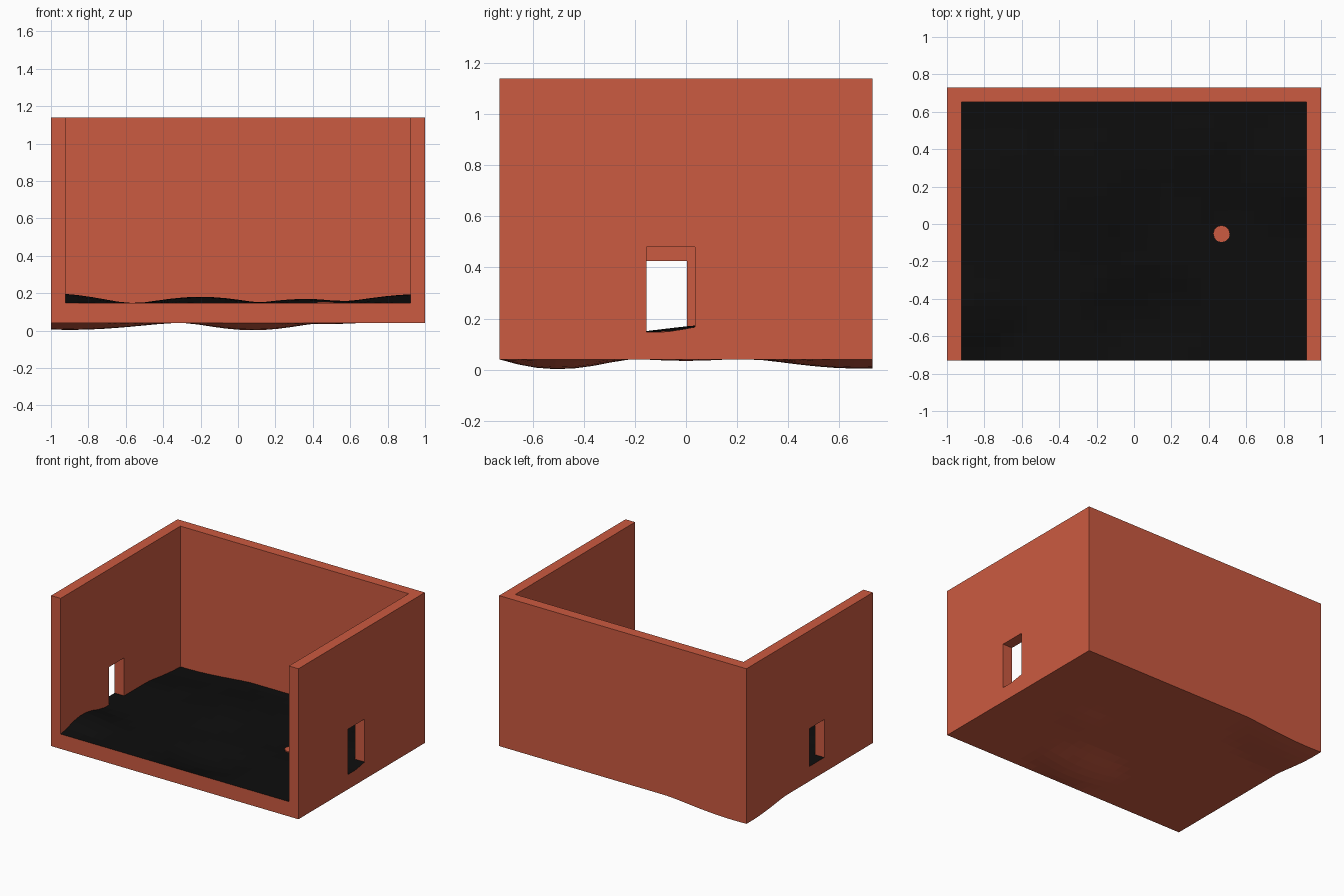
import bpy, bmesh, math

if "Cube" in bpy.data.objects:
    bpy.data.objects.remove(bpy.data.objects["Cube"])

W, D = 1.0, 0.73          # half width, half depth
BASE, FLOOR, TOP = 0.04, 0.148, 1.14
T = 0.077                 # wall thickness


def material(name, rgb):
    m = bpy.data.materials.new(name)
    m.diffuse_color = (*rgb, 1)
    m.use_nodes = True
    m.node_tree.nodes["Principled BSDF"].inputs["Base Color"].default_value = m.diffuse_color
    return m


clay = material("terracotta", (0.60, 0.103, 0.052))
black = material("black", (0.004, 0.004, 0.004))


def make(name, bm, mats):
    bmesh.ops.recalc_face_normals(bm, faces=bm.faces)
    me = bpy.data.meshes.new(name)
    bm.to_mesh(me)
    bm.free()
    for m in mats:
        me.materials.append(m)
    ob = bpy.data.objects.new(name, me)
    bpy.context.collection.objects.link(ob)
    return ob


# gentle hills and hollows: x, y, height, x radius, y radius
BUMPS = [
    (-1.00, -0.48, 0.052, 0.42, 0.25), (-0.20, 0.20, 0.033, 0.34, 0.40),
    (0.36, 0.40, 0.022, 0.28, 0.26), (1.00, 0.28, 0.048, 0.50, 0.36),
    (-0.90, 0.68, -0.036, 0.56, 0.42), (0.08, -0.50, -0.038, 0.36, 0.28),
    (0.46, 0.00, -0.006, 0.18, 0.18),
]


def relief(x, y):
    h = 0
    for bx, by, a, rx, ry in BUMPS:
        r = ((x - bx) / rx) ** 2 + ((y - by) / ry) ** 2
        h += a * max(0, 1 - r) ** 1.5
    return h * min(1, (y + D) / 0.08)      # flat along the open front edge


# uneven floor slab: black on top, clay on sides and underside
bm = bmesh.new()
nx, ny = 28, 20
grid = []
for i in range(nx + 1):
    col = []
    for j in range(ny + 1):
        x, y = -W + 2 * W * i / nx, -D + 2 * D * j / ny
        h = relief(x, y)
        col.append((bm.verts.new((x, y, FLOOR + h)),
                    bm.verts.new((x, y, max(0, BASE + min(0, h))))))
    grid.append(col)
for i in range(nx):
    for j in range(ny):
        q = [grid[i][j], grid[i + 1][j], grid[i + 1][j + 1], grid[i][j + 1]]
        bm.faces.new([v[0] for v in q]).material_index = 1
        bm.faces.new([v[1] for v in reversed(q)])
rim = ([grid[i][0] for i in range(nx)] + [grid[nx][j] for j in range(ny)]
       + [grid[i][ny] for i in range(nx, 0, -1)] + [grid[0][j] for j in range(ny, 0, -1)])
for a, b in zip(rim, rim[1:] + rim[:1]):
    bm.faces.new((a[0], a[1], b[1], b[0]))
make("floor_slab", bm, [clay, black])

# three-sided wall, extruded from a U-shaped plan
bm = bmesh.new()
plan = [(-W, -D), (-W, D), (W, D), (W, -D),
        (W - T, -D), (W - T, D - T), (-W + T, D - T), (-W + T, -D)]
f = bm.faces.new([bm.verts.new((x, y, BASE)) for x, y in plan])
ext = bmesh.ops.extrude_face_region(bm, geom=[f])
for v in ext["geom"]:
    if isinstance(v, bmesh.types.BMVert):
        v.co.z = TOP
walls = make("walls", bm, [clay])


# window openings cut through the side walls
def cut_window(x, y0, y1, z0, z1):
    b = bmesh.new()
    bmesh.ops.create_cube(b, size=1)
    for v in b.verts:
        v.co = (x + v.co.x * 0.3, y0 if v.co.y < 0 else y1, z0 if v.co.z < 0 else z1)
    cutter = make("window_cutter", b, [clay])
    cutter.hide_render = True
    mod = walls.modifiers.new("window", 'BOOLEAN')
    mod.operation, mod.solver, mod.object = 'DIFFERENCE', 'EXACT', cutter
    bpy.context.view_layer.objects.active = walls
    bpy.ops.object.modifier_apply(modifier=mod.name)
    bpy.data.objects.remove(cutter)


cut_window(W, -0.155, 0.035, 0.145, 0.48)
cut_window(-W, -0.17, 0.003, 0.145, 0.425)

# small clay spot showing on the floor
bm = bmesh.new()
bmesh.ops.create_cone(bm, cap_ends=True, segments=12, radius1=0.045, radius2=0.045, depth=0.008)
bmesh.ops.translate(bm, verts=bm.verts, vec=(0.468, -0.052, FLOOR))
make("floor_spot", bm, [clay])
